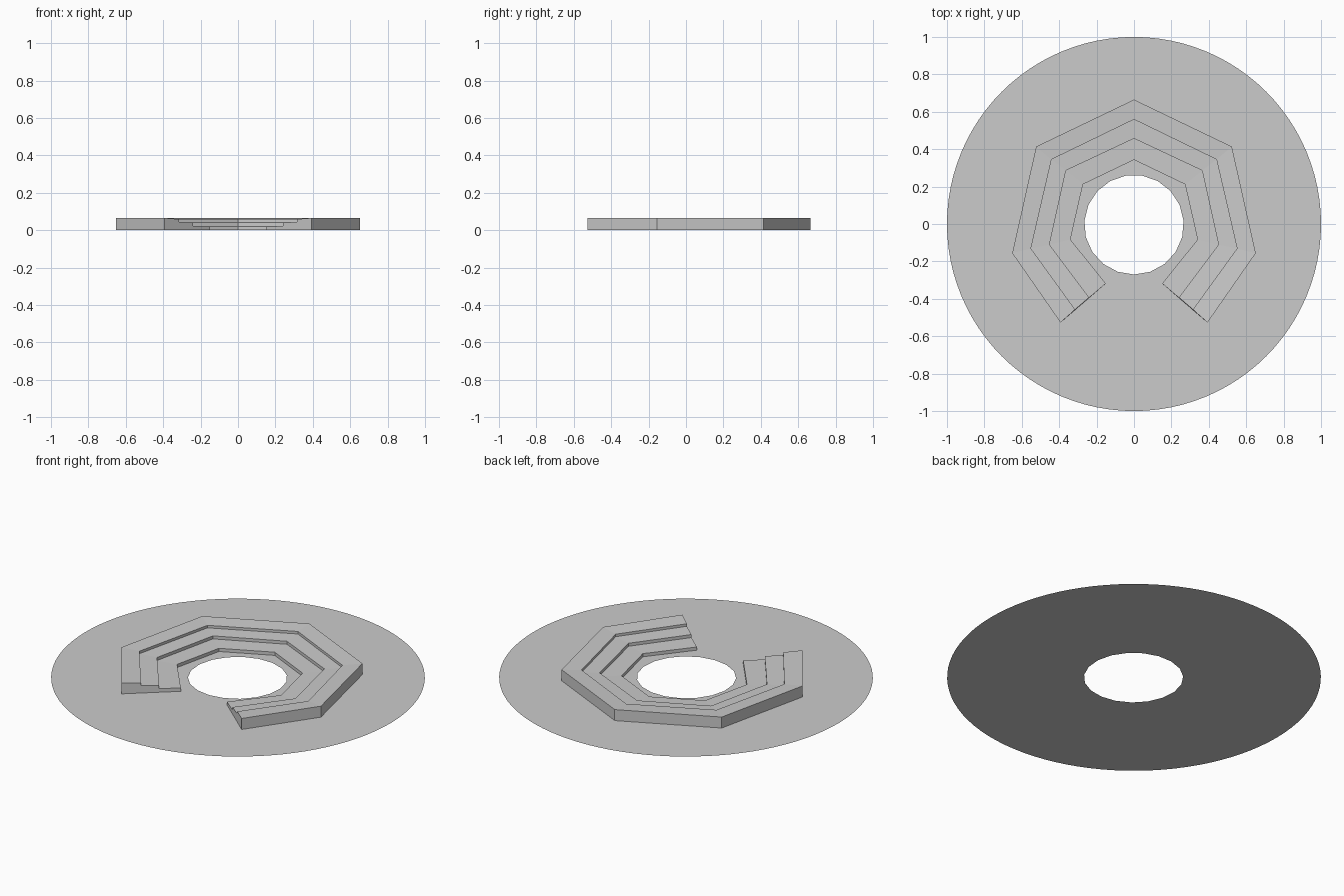
import bpy
import bmesh
from math import sin, cos, pi
from mathutils import Vector

cube = bpy.data.objects.get("Cube")
if cube:
    bpy.data.objects.remove(cube)

# One plain stone colour
stone = bpy.data.materials.new("light_grey")
stone.use_nodes = True
stone.diffuse_color = (0.6, 0.6, 0.6, 1)
stone.node_tree.nodes["Principled BSDF"].inputs["Base Color"].default_value = (0.6, 0.6, 0.6, 1)


def add_object(name, bm):
    mesh = bpy.data.meshes.new(name)
    bm.to_mesh(mesh)
    bm.free()
    mesh.materials.append(stone)
    obj = bpy.data.objects.new(name, mesh)
    bpy.context.collection.objects.link(obj)
    return obj


# Flat round ground sheet with a central opening
def add_loop(bm, radius, sides, centre_y=0.0):
    verts = []
    for i in range(sides):
        a = -pi / 2 + 2 * pi * i / sides
        verts.append(bm.verts.new((radius * cos(a), centre_y + radius * sin(a), 0)))
    return [bm.edges.new((v, verts[(i + 1) % sides])) for i, v in enumerate(verts)]


bm = bmesh.new()
rims = add_loop(bm, 1.0, 96) + add_loop(bm, 0.266, 19, -0.004)
bmesh.ops.triangle_fill(bm, edges=rims, use_beauty=True, normal=(0, 0, 1))
for face in bm.faces:
    if face.normal.z < 0:
        face.normal_flip()
add_object("ground_disc", bm)

# Plan outlines of the tier edges, outermost first: back middle to open end
outlines = [
    [(0, 0.665), (0.523, 0.414), (0.651, -0.156), (0.393, -0.527)],
    [(0, 0.559), (0.441, 0.345), (0.551, -0.131), (0.315, -0.457)],
    [(0, 0.457), (0.364, 0.286), (0.452, -0.110), (0.240, -0.393)],
    [(0, 0.343), (0.273, 0.212), (0.340, -0.083), (0.151, -0.318)],
]

# Stepped section: (outline, height), treads falling slightly inwards
section = [(0, 0), (0, 0.065), (1, 0.059), (1, 0.044),
           (2, 0.040), (2, 0.022), (3, 0.019), (3, 0)]

# Half of the stepped seating, swept round the outline and mirrored
bm = bmesh.new()
rows = []
for station in range(4):
    rows.append([bm.verts.new(Vector((*outlines[k][station], z))) for k, z in section])
for a, b in zip(rows, rows[1:]):
    for j in range(len(section) - 1):
        bm.faces.new((a[j], a[j + 1], b[j + 1], b[j]))
bm.faces.new(rows[-1])
bmesh.ops.recalc_face_normals(bm, faces=bm.faces)
if sum(f.normal.z for f in bm.faces) < 0:
    bmesh.ops.reverse_faces(bm, faces=bm.faces)
seating = add_object("stepped_seating", bm)
mirror = seating.modifiers.new("mirror", "MIRROR")
mirror.use_axis[0] = True
mirror.use_clip = True
